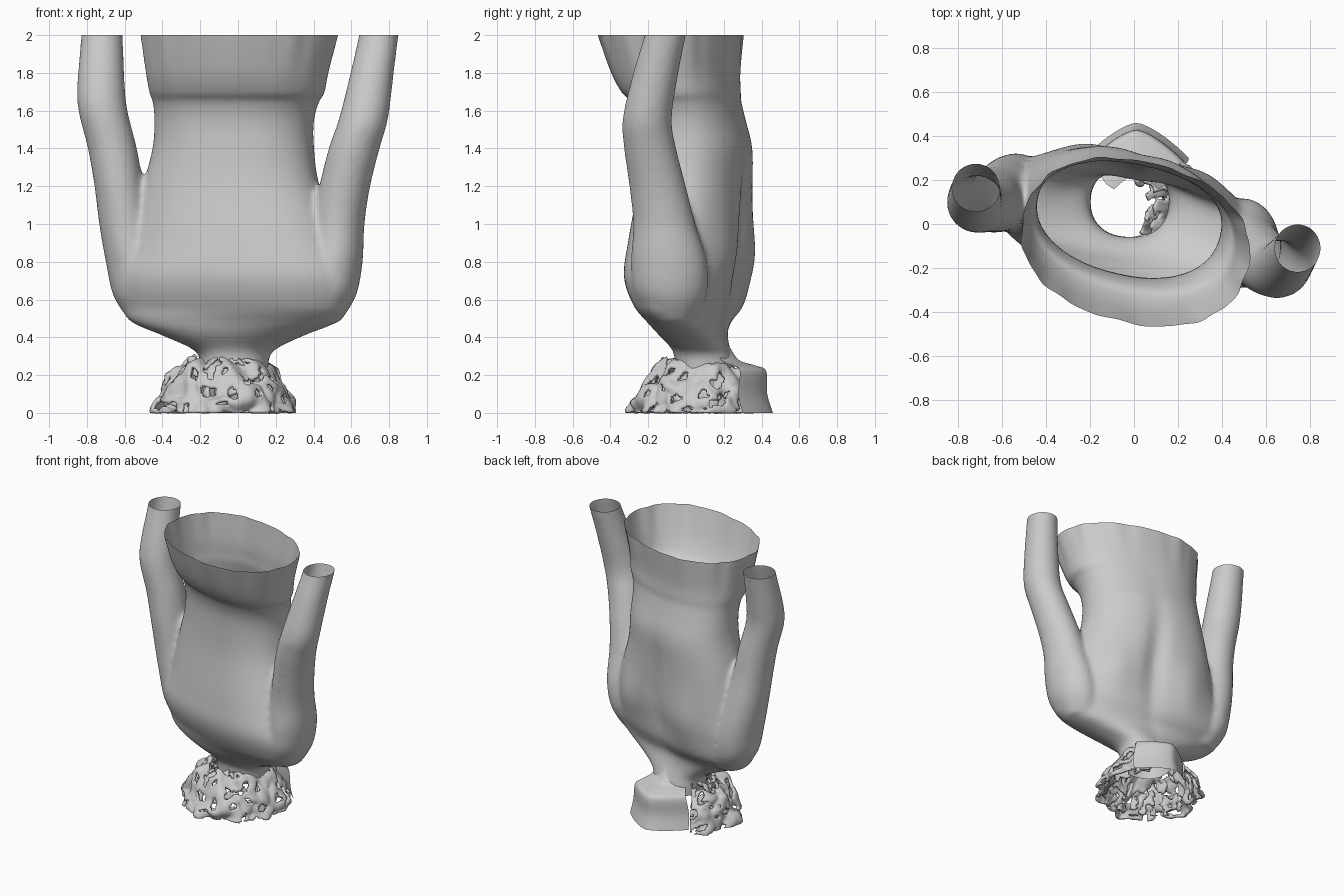
import bpy, bmesh, math
from mathutils import Vector, noise

if "Cube" in bpy.data.objects:
    bpy.data.objects.remove(bpy.data.objects["Cube"])


def make_object(name, bm):
    mesh = bpy.data.meshes.new(name)
    bm.to_mesh(mesh)
    bm.free()
    obj = bpy.data.objects.new(name, mesh)
    bpy.context.collection.objects.link(obj)
    return obj


def smooth_path(keys, steps):
    """Catmull-Rom interpolation through rows of numbers."""
    rows = []
    for i in range(len(keys) - 1):
        p = [keys[max(0, min(len(keys) - 1, i + k))] for k in (-1, 0, 1, 2)]
        for s in range(steps):
            t = s / steps
            rows.append([0.5 * (2 * b + (c - a) * t + (2 * a - 5 * b + 4 * c - d) * t * t
                                + (3 * b - a - 3 * c + d) * t ** 3) for a, b, c, d in zip(*p)])
    return rows + [list(keys[-1])]


def loft(bm, rings):
    rows = [[bm.verts.new(p) for p in ring] for ring in rings]
    n = len(rows[0])
    for a, b in zip(rows, rows[1:]):
        for i in range(n):
            bm.faces.new((a[i], a[(i + 1) % n], b[(i + 1) % n], b[i]))
    bm.faces.new(rows[0][::-1])
    bm.faces.new(rows[-1])


def bump(x, centre, width):
    return math.exp(-((x - centre) / width) ** 2)


# Torso: z, x min, x max, y min, y max
torso_keys = [
    (0.10, -.20, .16, -.06, .26), (0.25, -.20, .16, -.06, .26), (0.33, -.23, .19, -.07, .24),
    (0.41, -.40, .35, -.14, .22), (0.48, -.56, .52, -.20, .23), (0.57, -.62, .59, -.27, .29),
    (0.72, -.64, .61, -.32, .315), (0.90, -.57, .54, -.30, .335), (1.20, -.50, .43, -.25, .345),
    (1.40, -.45, .40, -.24, .345), (1.55, -.44, .40, -.25, .31), (1.655, -.45, .43, -.29, .285),
    (1.69, -.465, .455, -.33, .285), (1.80, -.485, .475, -.39, .28), (2.00, -.51, .525, -.46, .295),
    (2.12, -.52, .55, -.49, .30)]
TWIST = math.radians(-14)


def torso_ring(row, n=96):
    z, x0, x1, y0, y1 = row
    cx, cy, ex, ey = (x0 + x1) / 2, (y0 + y1) / 2, (x1 - x0) / 2, (y1 - y0) / 2
    # Less twist at the neck
    turn = TWIST * min(1, max(0, (z - .3) / .25))
    c, s = math.cos(turn), math.sin(turn)
    # Radii of the turned ellipse that fills the wanted extents
    d = c * c - s * s
    a = math.sqrt(max(.001, (ex * ex * c * c - ey * ey * s * s) / d))
    b = math.sqrt(max(.01, (ey * ey * c * c - ex * ex * s * s) / d))
    pts = []
    for i in range(n):
        t = 2 * math.pi * i / n
        u, v = math.cos(t), math.sin(t)
        x = a * math.copysign(abs(u) ** .9, u)
        y = b * math.copysign(abs(v) ** .9, v)
        if v > 0:  # spine groove and shoulder blades
            y -= .04 * bump(x, 0, .07) * bump(z, .95, .4)
            y += .03 * (bump(x, -.28, .13) + bump(x, .28, .13)) * bump(z, .8, .2)
        if z > 1.7:  # gathered cloth above the waist seam
            h = (z - 1.7) / .3
            k = 1 + h * (.01 * math.sin(13 * t) + .007 * math.sin(22 * t + 1))
            x, y = x * k, y * k
        pts.append((cx + c * x - s * y, cy + s * x + c * y, z))
    return pts


# Arms: x, y, z, x radius, y radius
right_arm = [
    (.42, -.06, .48, .12, .11), (.475, -.08, .62, .15, .19), (.51, -.09, .80, .15, .20),
    (.53, -.115, 1.0, .14, .165), (.565, -.15, 1.2, .135, .15), (.615, -.19, 1.4, .135, .138),
    (.665, -.205, 1.56, .13, .13), (.71, -.16, 1.8, .115, .12), (.745, -.11, 2.0, .105, .11),
    (.76, -.09, 2.12, .105, .11)]
left_arm = [
    (-.45, .13, .48, .12, .11), (-.51, .14, .62, .15, .17), (-.55, .14, .80, .15, .18),
    (-.595, .13, 1.0, .14, .165), (-.63, .11, 1.2, .13, .15), (-.665, .10, 1.4, .13, .138),
    (-.715, .09, 1.6, .13, .13), (-.725, .11, 1.75, .125, .125), (-.72, .165, 2.0, .11, .11),
    (-.72, .19, 2.12, .11, .11)]

bm = bmesh.new()
loft(bm, [torso_ring(r) for r in smooth_path(torso_keys, 5)])
for arm in (right_arm, left_arm):
    loft(bm, [[(x + rx * math.cos(2 * math.pi * i / 40), y + ry * math.sin(2 * math.pi * i / 40), z)
               for i in range(40)] for x, y, z, rx, ry in smooth_path(arm, 5)])
blank = make_object("body_blank", bm)
remesh = blank.modifiers.new("fuse", 'REMESH')
remesh.mode = 'VOXEL'
remesh.voxel_size = 0.016
soften = blank.modifiers.new("soften", 'SMOOTH')
soften.factor = 0.5
soften.iterations = 10

# Fuse torso and arms, then slice them open at waist, wrists and neck
graph = bpy.context.evaluated_depsgraph_get()
fused = bpy.data.meshes.new_from_object(blank.evaluated_get(graph))
bpy.data.objects.remove(blank)
bm = bmesh.new()
bm.from_mesh(fused)
for z, normal in ((2.0, (0, 0, 1)), (.2, (0, 0, -1))):
    bmesh.ops.bisect_plane(bm, geom=bm.verts[:] + bm.edges[:] + bm.faces[:], dist=1e-5,
                           plane_co=(0, 0, z), plane_no=normal, clear_outer=True)
body = make_object("torso_and_arms", bm)

# Smooth nape flap behind the neck: y, z, half width
bm = bmesh.new()
rows = []
for y, z, w in smooth_path([(.225, .36, .10), (.28, .28, .14), (.37, .25, .18), (.425, .22, .21),
                            (.43, .10, .23), (.46, 0, .24)], 5):
    rows.append([bm.verts.new((.01 + w * u, y - .16 * (w / .24) * abs(u) ** 1.5, max(0, z)))
                 for u in [k / 12 - 1 for k in range(25)]])
for a, b in zip(rows, rows[1:]):
    for i in range(24):
        bm.faces.new((a[i], b[i], b[i + 1], a[i + 1]))
nape = make_object("nape_flap", bm)


# Ragged hair clumps around the front and sides
def ragged_hair(name, size, seed, cut):
    bm = bmesh.new()
    rows = []
    for r, z in smooth_path([(.52, .27), (.68, .23), (.82, .15), (.93, .07), (1.0, 0)], 7):
        row = []
        for i in range(121):
            t = math.radians(128 + 284 * i / 120)
            q = Vector((math.cos(t) * 2.2, math.sin(t) * 2.2, z * 7 + seed))
            k = r * size * (1 + .15 * noise.noise(q * 1.3) + .07 * noise.noise(q * 3))
            dz = .06 * noise.noise(q * 1.2 + Vector((9, 4, 2))) * min(1, z * 8)
            row.append(bm.verts.new((-.065 - .1 * z + .36 * k * math.cos(t),
                                     .08 + .36 * k * math.sin(t), max(0, z + dz))))
        rows.append(row)
    for j, (a, b) in enumerate(zip(rows, rows[1:])):
        for i in range(120):
            t = math.radians(128 + 284 * i / 120)
            q = Vector((math.cos(t) * 4, math.sin(t) * 4, j * .16 + seed))
            if noise.noise(q * 1.4) < cut:
                bm.faces.new((a[i], b[i], b[i + 1], a[i + 1]))
    bmesh.ops.delete(bm, geom=[v for v in bm.verts if not v.link_faces], context='VERTS')
    obj = make_object(name, bm)
    thick = obj.modifiers.new("thickness", 'SOLIDIFY')
    thick.thickness = .022
    thick.offset = 0
    rounded = obj.modifiers.new("rounded", 'SMOOTH')
    rounded.iterations = 2
    return obj


hair = [ragged_hair("hair_outer", 1.0, 3.0, .28), ragged_hair("hair_inner", .86, 11.0, .1)]

# Smooth shading
for obj in [body, nape] + hair:
    for poly in obj.data.polygons:
        poly.use_smooth = True
